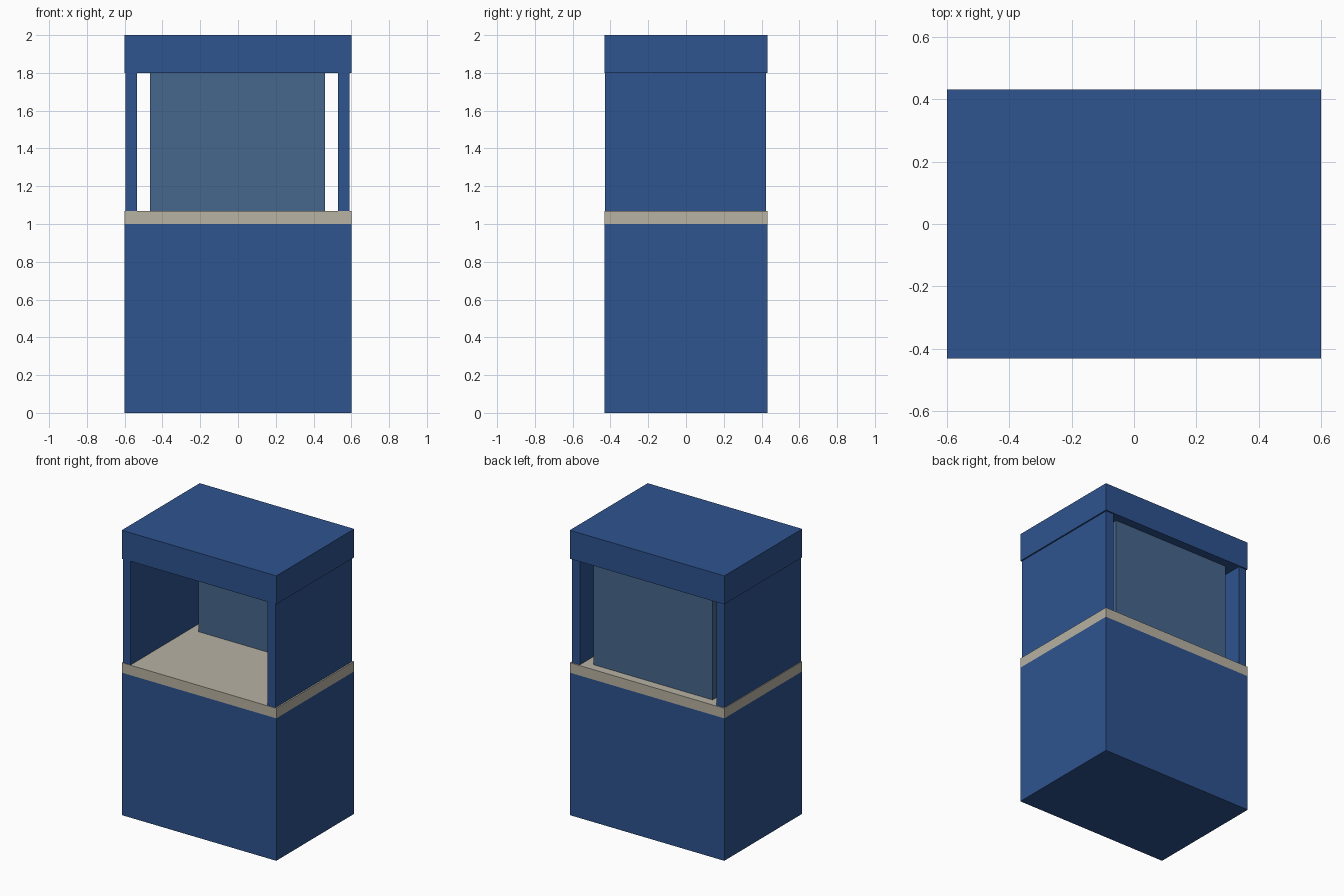
import bpy
import bmesh

if "Cube" in bpy.data.objects:
    bpy.data.objects.remove(bpy.data.objects["Cube"])


def linear(c):
    c /= 255
    return c / 12.92 if c <= 0.04045 else ((c + 0.055) / 1.055) ** 2.4


def material(name, r, g, b):
    m = bpy.data.materials.new(name)
    m.diffuse_color = (linear(r), linear(g), linear(b), 1)
    m.use_nodes = True
    m.node_tree.nodes["Principled BSDF"].inputs["Base Color"].default_value = m.diffuse_color
    return m


def box(name, x, y, z, mat):
    """Flat-shaded box from (min, max) ranges on each axis."""
    bm = bmesh.new()
    bmesh.ops.create_cube(bm, size=1)
    for v in bm.verts:
        v.co = [r[0] if c < 0 else r[1] for c, r in zip(v.co, (x, y, z))]
    mesh = bpy.data.meshes.new(name)
    bm.to_mesh(mesh)
    bm.free()
    mesh.materials.append(mat)
    obj = bpy.data.objects.new(name, mesh)
    bpy.context.collection.objects.link(obj)
    return obj


blue = material("blue paint", 46, 83, 143)
beige = material("beige counter", 184, 178, 163)
panel_blue = material("grey blue panel", 70, 102, 140)

FULL_X, FULL_Y = (-0.6, 0.6), (-0.432, 0.432)

# Solid lower cabinet, counter slab and roof
box("base_cabinet", FULL_X, FULL_Y, (0, 1.0), blue)
box("counter_slab", FULL_X, FULL_Y, (1.0, 1.07), beige)
box("roof", FULL_X, FULL_Y, (1.8, 2.0), blue)

# Side walls, set slightly inside the counter edge
for side, x in (("left", (-0.595, -0.534)), ("right", (0.529, 0.59))):
    box(side + "_wall", x, (-0.428, 0.423), (1.07, 1.8), blue)

# Thick back panel standing free between the walls
box("back_panel", (-0.466, 0.461), (0.23, 0.37), (1.07, 1.8), panel_blue)
